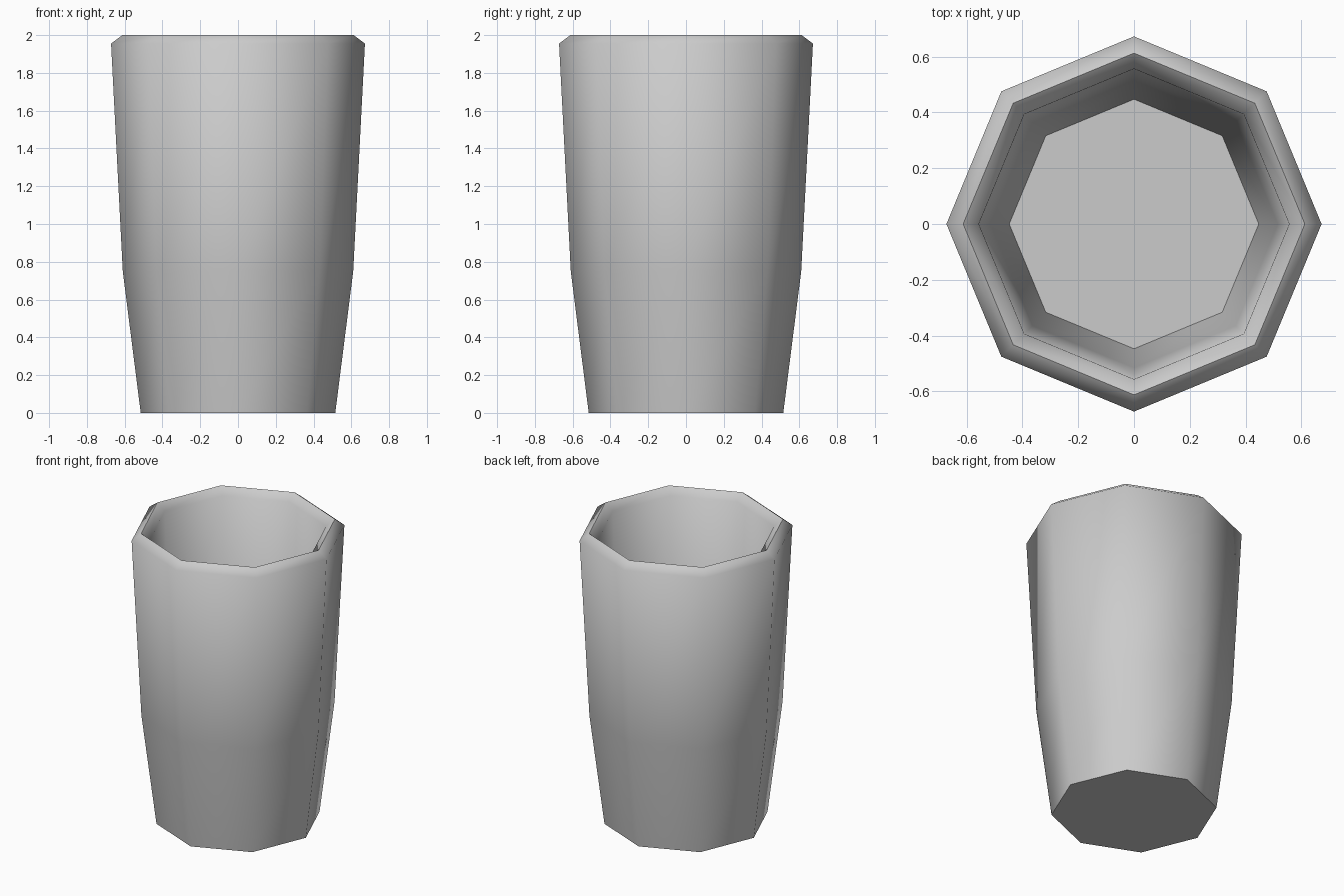
import bpy
import bmesh
from math import cos, sin, pi, radians

cube = bpy.data.objects.get("Cube")
if cube:
    bpy.data.objects.remove(cube, do_unlink=True)

SIDES = 8

# Profile (radius, height) from the base, over the rim, down to the inner floor
PROFILE = [(0.515, 0.0), (0.61, 0.75), (0.672, 1.955), (0.612, 2.0),
           (0.556, 1.955), (0.515, 0.75), (0.447, 0.09)]

# Plain grey material
grey = bpy.data.materials.new("light grey")
grey.use_nodes = True
colour = (0.6, 0.6, 0.6, 1.0)
grey.diffuse_color = colour
grey.node_tree.nodes["Principled BSDF"].inputs["Base Color"].default_value = colour

# Cup: eight-sided lathe with closed base and inner floor
bm = bmesh.new()
rings = []
for r, z in PROFILE:
    rings.append([bm.verts.new((r * cos(2 * pi * i / SIDES),
                                r * sin(2 * pi * i / SIDES), z))
                  for i in range(SIDES)])
for low, high in zip(rings, rings[1:]):
    for i in range(SIDES):
        j = (i + 1) % SIDES
        bm.faces.new((low[i], low[j], high[j], high[i]))
bm.faces.new(rings[0][::-1])
bm.faces.new(rings[-1])
bmesh.ops.recalc_face_normals(bm, faces=bm.faces[:])

mesh = bpy.data.meshes.new("cup")
bm.to_mesh(mesh)
bm.free()
mesh.materials.append(grey)
cup = bpy.data.objects.new("cup", mesh)
bpy.context.collection.objects.link(cup)

# Smooth walls and rim, sharp base and floor edges
bpy.ops.object.select_all(action='DESELECT')
cup.select_set(True)
bpy.context.view_layer.objects.active = cup
bpy.ops.object.shade_smooth_by_angle(angle=radians(65))
